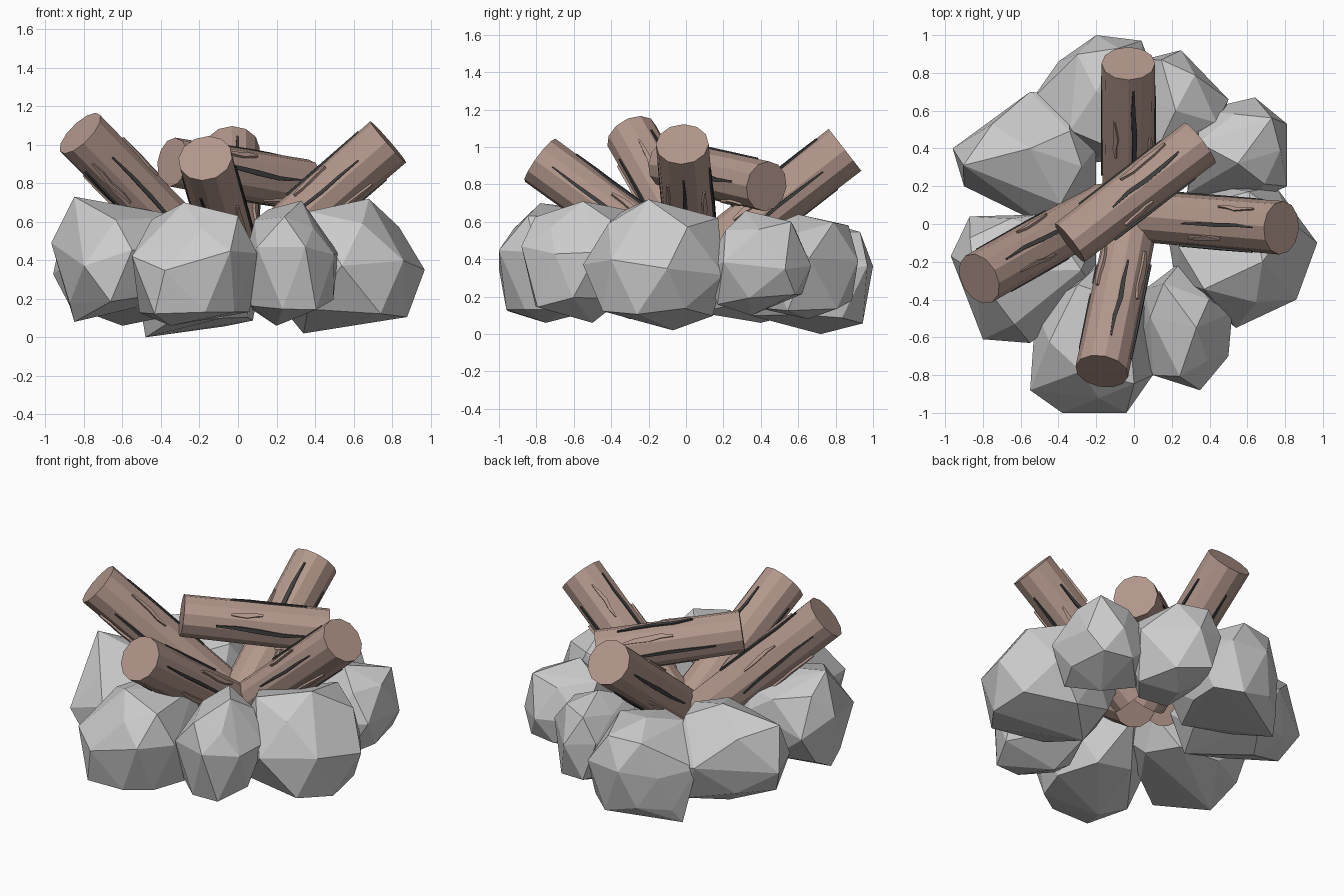
import bpy, bmesh, math, random
from mathutils import Vector, Matrix

if "Cube" in bpy.data.objects:
    bpy.data.objects.remove(bpy.data.objects["Cube"])


def material(name, rgb):
    m = bpy.data.materials.new(name)
    m.diffuse_color = (*rgb, 1)
    m.use_nodes = True
    m.node_tree.nodes["Principled BSDF"].inputs["Base Color"].default_value = m.diffuse_color
    return m


BARK = material("bark_brown", (0.45, 0.31, 0.26))
CHAR = material("charred_dark", (0.05, 0.05, 0.05))


def finish(bm, name, mat=None):
    bmesh.ops.recalc_face_normals(bm, faces=bm.faces[:])
    me = bpy.data.meshes.new(name)
    bm.to_mesh(me)
    bm.free()
    ob = bpy.data.objects.new(name, me)
    bpy.context.collection.objects.link(ob)
    if mat:
        me.materials.append(mat)
    return ob


def rock(name, base, peak, plan, seed):
    """Chunky faceted stone: hull of its plan outline plus smaller rings, peak and base."""
    rng = random.Random(seed)
    n = len(plan)
    plan = [Vector(p) for p in plan]
    c = sum(plan, Vector((0, 0))) / n
    z0 = base[2]
    h = peak[2] - z0
    pts = [base, peak]
    pts += [(*p, z0 + h * rng.uniform(0.42, 0.64)) for p in plan]     # widest ring
    for lo, hi, s in ((0.78, 0.93, 0.78), (0.08, 0.22, 0.84)):        # shoulders, foot
        for i in range(n):
            if s < 0.8 and (i + seed) % 4 == 3:
                continue
            q = plan[i].lerp(plan[(i + 1) % n], 0.5 + rng.uniform(-0.15, 0.15))
            q = c + (q - c) * (s + rng.uniform(-0.04, 0.16))
            pts.append((*q, z0 + h * rng.uniform(lo, hi)))
    bm = bmesh.new()
    for p in pts:
        bm.verts.new(p)
    bmesh.ops.convex_hull(bm, input=bm.verts[:])
    loose = [v for v in bm.verts if not v.link_faces]
    bmesh.ops.delete(bm, geom=loose, context='VERTS')
    finish(bm, name)


def strip(bm, rng, M, L, R, phi, t0, t1, width, lift):
    """Thin wavering sliver lying along the log surface, narrow at both ends."""
    n = 5
    rings = []
    drift = rng.uniform(-0.15, 0.15)
    for i in range(n):
        s = i / (n - 1)
        z = (t0 + (t1 - t0) * s) * L
        w = width * (0.35 + 0.65 * math.sin(math.pi * s)) / R / 2
        a = phi + drift * (s - 0.5) + rng.uniform(-0.05, 0.05)
        ring = []
        for da, r in ((-w, R * 0.93), (-w, R + lift), (w, R + lift), (w, R * 0.93)):
            ring.append(bm.verts.new(
                M @ Vector((r * math.cos(a + da), r * math.sin(a + da), z))))
        rings.append(ring)
    for a, b in zip(rings, rings[1:]):
        for k in range(4):
            bm.faces.new((a[k], a[(k + 1) % 4], b[(k + 1) % 4], b[k]))
    bm.faces.new(rings[0])
    bm.faces.new(rings[-1])


def log(name, outer, inner, R, seed):
    """Twelve-sided log with dark cracks and raised bark chips."""
    rng = random.Random(seed)
    a, b = Vector(outer), Vector(inner)
    L = (b - a).length
    M = Matrix.Translation(a) @ (b - a).to_track_quat('Z', 'Y').to_matrix().to_4x4()
    bm = bmesh.new()
    bmesh.ops.create_cone(bm, cap_ends=True, segments=12, radius1=R, radius2=R * 0.95,
                          depth=L, matrix=M @ Matrix.Translation((0, 0, L / 2)))
    finish(bm, name, BARK)
    cracks, chips = bmesh.new(), bmesh.new()
    for i in range(4):
        phi = i * math.tau / 4 + rng.uniform(-0.2, 0.2)
        t = rng.uniform(0.08, 0.18)
        strip(cracks, rng, M, L, R, phi, t, t + rng.uniform(0.5, 0.65),
              rng.uniform(0.016, 0.028), 0.004)
        t = rng.uniform(0.1, 0.5)
        strip(chips, rng, M, L, R, phi + 0.7, t, t + rng.uniform(0.2, 0.35),
              rng.uniform(0.02, 0.035), 0.008)
    finish(cracks, name + "_cracks", CHAR)
    finish(chips, name + "_bark_chips", BARK)


# Ring of stones: base point, peak and plan outline of each
rock("front_stone", (-0.35, -0.75, 0.06), (-0.28, -0.78, 0.70),
     ((-0.38, -1), (-0.04, -1), (0.10, -0.8), (0.08, -0.45),
      (-0.15, -0.18), (-0.52, -0.45), (-0.55, -0.88)), 1)
rock("front_right_stone", (0.2, -0.5, 0.06), (0.33, -0.55, 0.71),
     ((0.35, -0.88), (0.1, -0.8), (0.02, -0.6),
      (0.05, -0.35), (0.25, -0.2), (0.52, -0.47), (0.5, -0.7)), 2)
rock("right_stone", (0.34, -0.07, 0.02), (0.68, -0.2, 0.72),
     ((0.97, -0.1), (0.86, -0.4), (0.54, -0.55),
      (0.22, -0.3), (0.16, 0.05), (0.45, 0.2), (0.75, 0.2)), 3)
rock("back_right_stone", (0.55, 0.35, 0.10), (0.55, 0.32, 0.66),
     ((0.64, 0.67), (0.81, 0.53), (0.81, 0.2), (0.6, 0.1), (0.28, 0.16), (0.34, 0.6)), 4)
rock("back_stone", (0.2, 0.65, 0.08), (0.22, 0.6, 0.64),
     ((0.25, 0.92), (0.5, 0.66), (0.42, 0.42), (0.2, 0.28), (0.0, 0.45), (0.05, 0.87)), 5)
rock("back_left_stone", (-0.48, 0.72, 0.0), (-0.2, 0.7, 0.61),
     ((-0.2, 1.0), (0.04, 0.97), (0.12, 0.75),
      (0.05, 0.36), (-0.25, 0.32), (-0.54, 0.66), (-0.4, 0.86)), 6)
rock("left_back_stone", (-0.6, 0.4, 0.06), (-0.55, 0.4, 0.68),
     ((-0.55, 0.7), (-0.36, 0.68), (-0.2, 0.4), (-0.2, 0.1), (-0.45, -0.02),
      (-0.9, 0.2), (-0.96, 0.4)), 7)
rock("left_stone", (-0.85, -0.3, 0.08), (-0.85, -0.25, 0.73),
     ((-0.87, 0.04), (-0.97, -0.17), (-0.8, -0.61),
      (-0.55, -0.63), (-0.2, -0.35), (-0.2, -0.05), (-0.5, 0.05)), 8)

# Logs leaning inward, plus one lying across the top
log("back_log", (-0.03, 0.85, 0.985), (-0.03, 0.06, 0.37), 0.142, 1)
log("right_log", (0.78, -0.02, 1.015), (0.04, 0.04, 0.37), 0.142, 2)
log("front_log", (-0.17, -0.78, 0.93), (-0.01, 0.0, 0.36), 0.142, 3)
log("left_log", (-0.82, -0.29, 1.06), (-0.15, 0.09, 0.38), 0.142, 4)
log("top_log", (0.35, 0.43, 0.79), (-0.34, -0.10, 0.91), 0.135, 5)
